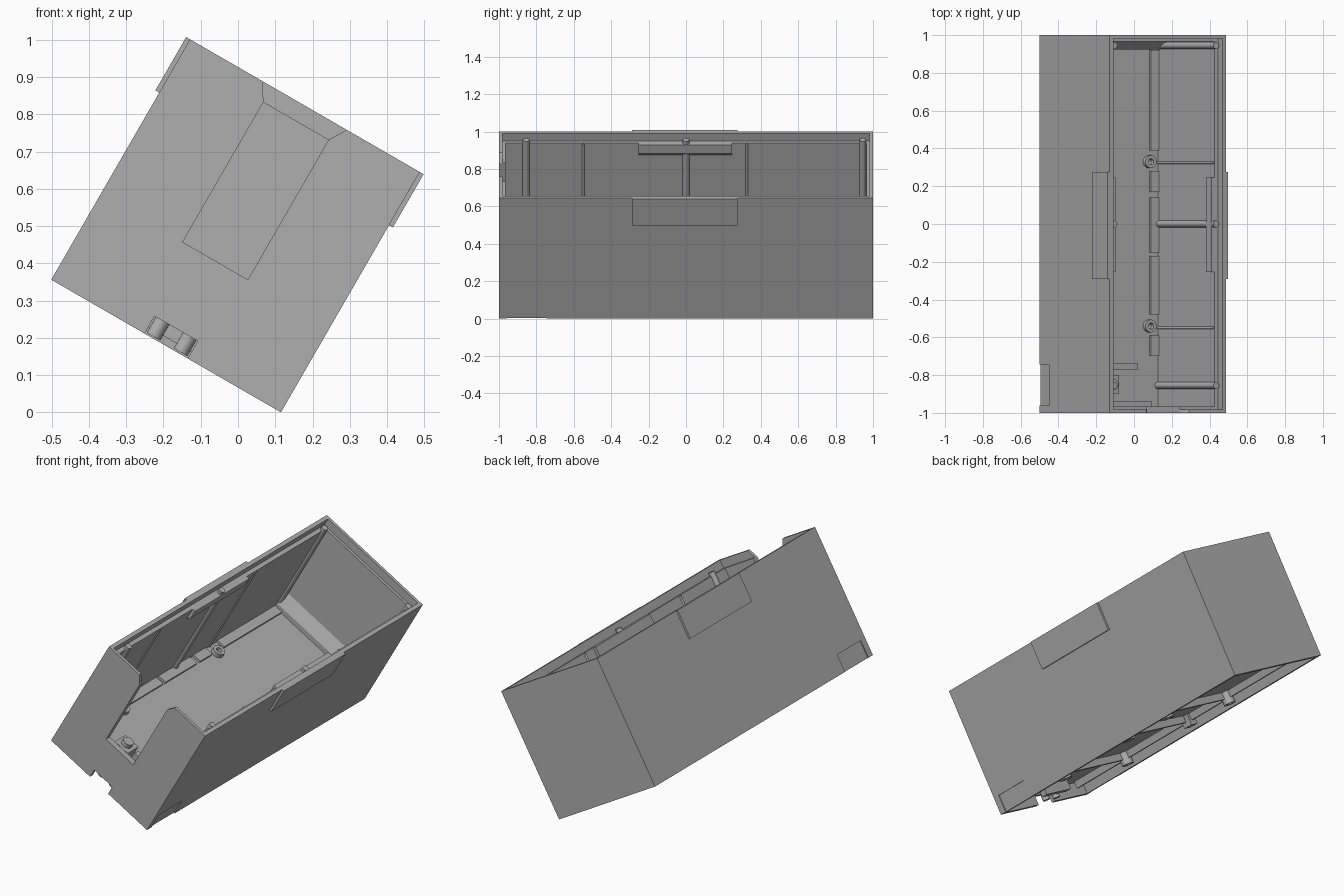
import bpy, bmesh, math
from mathutils import Matrix, Vector

cube = bpy.data.objects.get("Cube")
if cube:
    bpy.data.objects.remove(cube, do_unlink=True)

grey = bpy.data.materials.new("matte_grey")
grey.use_nodes = True
shade = (0.43, 0.43, 0.43, 1)
grey.diffuse_color = shade
grey.node_tree.nodes["Principled BSDF"].inputs["Base Color"].default_value = shade

# Parts are made upright, then tilted together onto one long edge
TILT = Matrix.Translation((-0.193, 0, 0.178)) @ Matrix.Rotation(math.radians(30), 4, 'Y')
HALF, TALL, FLOOR = 0.356, 0.745, 0.1
LIP, WALL = HALF - 0.022, HALF - 0.045
LEDGE = TALL - 0.047


def finish(name, bm):
    bmesh.ops.recalc_face_normals(bm, faces=bm.faces)
    mesh = bpy.data.meshes.new(name)
    bm.to_mesh(mesh)
    bm.free()
    mesh.materials.append(grey)
    obj = bpy.data.objects.new(name, mesh)
    bpy.context.collection.objects.link(obj)
    obj.matrix_world = TILT
    return obj


def box(name, x0, x1, y0, y1, z0, z1):
    bm = bmesh.new()
    size = Matrix.Diagonal((x1 - x0, y1 - y0, z1 - z0, 1))
    middle = Matrix.Translation(((x0 + x1) / 2, (y0 + y1) / 2, (z0 + z1) / 2))
    bmesh.ops.create_cube(bm, size=1, matrix=middle @ size)
    return finish(name, bm)


def prism(name, points, axis, start, end):
    """Extrude a flat profile along x or y."""
    def place(a, b, t):
        return (t, a, b) if axis == 'x' else (a, t, b)
    bm = bmesh.new()
    face = bm.faces.new([bm.verts.new(place(a, b, start)) for a, b in points])
    out = bmesh.ops.extrude_face_region(bm, geom=[face])
    shift = Vector(place(0, 0, end - start))
    bmesh.ops.translate(bm, vec=shift, verts=[v for v in out["geom"] if isinstance(v, bmesh.types.BMVert)])
    return finish(name, bm)


def post(name, x, y, z0, z1, radius, sides=20):
    bm = bmesh.new()
    bmesh.ops.create_cone(bm, cap_ends=True, segments=sides, radius1=radius, radius2=radius,
                          depth=z1 - z0, matrix=Matrix.Translation((x, y, (z0 + z1) / 2)))
    for f in bm.faces:
        f.smooth = abs(f.normal.z) < 0.5
    obj = finish(name, bm)
    for e in obj.data.edges:
        a, b = (obj.data.vertices[i].co for i in e.vertices)
        if abs(a.z - b.z) < 1e-4:
            e.use_edge_sharp = True if hasattr(e, "use_edge_sharp") else False
    return obj


def cut(target, cutters):
    bpy.context.view_layer.update()
    for c in cutters:
        c.hide_render = True
        mod = target.modifiers.new("cut", 'BOOLEAN')
        mod.operation, mod.solver, mod.object = 'DIFFERENCE', 'EXACT', c
    dg = bpy.context.evaluated_depsgraph_get()
    mesh = bpy.data.meshes.new_from_object(target.evaluated_get(dg))
    target.modifiers.clear()
    target.data = mesh
    for c in cutters:
        bpy.data.objects.remove(c, do_unlink=True)


# Open case: main cavity, lid recess, underside pocket, front opening, latch notch
case = box("case", -HALF, HALF, -1, 1, 0, TALL)
flare = [(-0.101, 0.264), (0.101, 0.264), (0.101, 0.697), (0.133, 0.75),
         (-0.133, 0.75), (-0.101, 0.697)]
cutters = [
    box("cavity_cutter", -WALL, WALL, -0.965, 0.965, FLOOR, 1),
    box("lid_recess_cutter", -LIP, LIP, -0.982, 0.982, LEDGE, 1.1),
    box("underside_cutter", -LIP, LIP, -0.975, 0.975, -0.1, FLOOR - 0.025),
    prism("opening_cutter", flare, 'y', -1.1, -0.9),
    box("latch_cutter", -0.067, 0.067, -1.1, -0.95, -0.2, 0.054),
]
for s in (-1, 1):
    # Shallow finger recess low on each side
    edge = sorted((s * (HALF - 0.006), s * (HALF + 0.1)))
    cutters.append(box("recess_cutter", *edge, -0.96, -0.745, -0.15, 0.1))
    # Screw holes through the floor
    for y in (-0.54, 0.33):
        cutters.append(post("hole_cutter", s * 0.255, y, 0.02, 0.14, 0.015))
cut(case, cutters)

# Parts mirrored on the two long sides
for s, side in ((-1, "right"), (1, "left")):
    def span(a, b):
        return sorted((s * a, s * b))

    box(side + "_grip_plate", *span(HALF - 0.004, HALF + 0.012), -0.29, 0.275, TALL - 0.165, TALL)
    for i, y in enumerate((-0.855, 0, 0.945)):
        post(f"{side}_wall_rib_{i}", s * WALL, y, FLOOR - 0.01, LEDGE + 0.02, 0.018)
    for i, y in enumerate((-0.55, 0.325)):
        post(f"{side}_thin_rib_{i}", s * WALL, y, FLOOR - 0.01, LEDGE - 0.005, 0.007, 10)
    # Wedge shaped catch under the ledge
    catch = [(s * (WALL + 0.01), LEDGE), (s * (WALL - 0.018), LEDGE),
             (s * (WALL - 0.018), LEDGE - 0.055), (s * (WALL + 0.01), LEDGE - 0.085)]
    prism(side + "_catch", catch, 'y', -0.255, 0.245)
    # Low strips along the floor edge
    for i, (a, b) in enumerate(((-0.7, -0.59), (-0.48, -0.17), (-0.15, 0.14), (0.17, 0.28), (0.39, 0.92))):
        box(f"{side}_floor_strip_{i}", *span(0.26, WALL + 0.01), a, b, FLOOR - 0.01, FLOOR + 0.014)
    # Screw bosses above and below the floor
    for i, y in enumerate((-0.54, 0.33)):
        ring = post(f"{side}_boss_{i}", s * 0.255, y, 0.005, FLOOR + 0.025, 0.034)
        cut(ring, [post("bore_cutter", s * 0.255, y, -0.1, 0.3, 0.016)])
    # Underside stiffeners
    box(side + "_underside_rail", *span(0.245, 0.262), -0.95, -0.572, 0.035, 0.08)
    box(side + "_underside_middle_rail", *span(0.245, 0.262), -0.507, 0.297, 0.035, 0.08)
    box(side + "_underside_back_rail", *span(0.245, 0.262), 0.362, 0.97, 0.035, 0.08)
    box(side + "_underside_block", *span(0.23, 0.28), -0.03, 0.03, 0.01, 0.08)
    # Latch prong behind the front notch
    post(side + "_latch_prong", s * 0.042, -0.93, 0.005, 0.08, 0.021)

# Cross webs under the floor
for i, y in enumerate((-0.54, 0, 0.33)):
    box(f"underside_web_{i}", -0.22, 0.22, y - 0.009, y + 0.009, 0.035, 0.08)
box("latch_bar", -0.1, 0.1, -0.9, -0.86, 0.02, 0.08)

# Sloped foot of the back wall and front sill
prism("back_ramp", [(0.97, 0.207), (0.925, FLOOR + 0.03), (0.925, FLOOR - 0.01), (0.97, FLOOR - 0.01)],
      'x', -WALL - 0.005, WALL + 0.005)
box("front_sill", -WALL - 0.005, 0.24, -0.97, -0.94, FLOOR - 0.01, 0.16)

# Small switch housing just inside the opening
box("switch_block", -0.085, 0.01, -0.9, -0.8, FLOOR - 0.01, 0.21)
post("switch_cap", -0.0375, -0.85, 0.2, 0.235, 0.03)
box("cable_guide", 0.0, 0.17, -0.77, -0.735, FLOOR - 0.01, 0.135)
